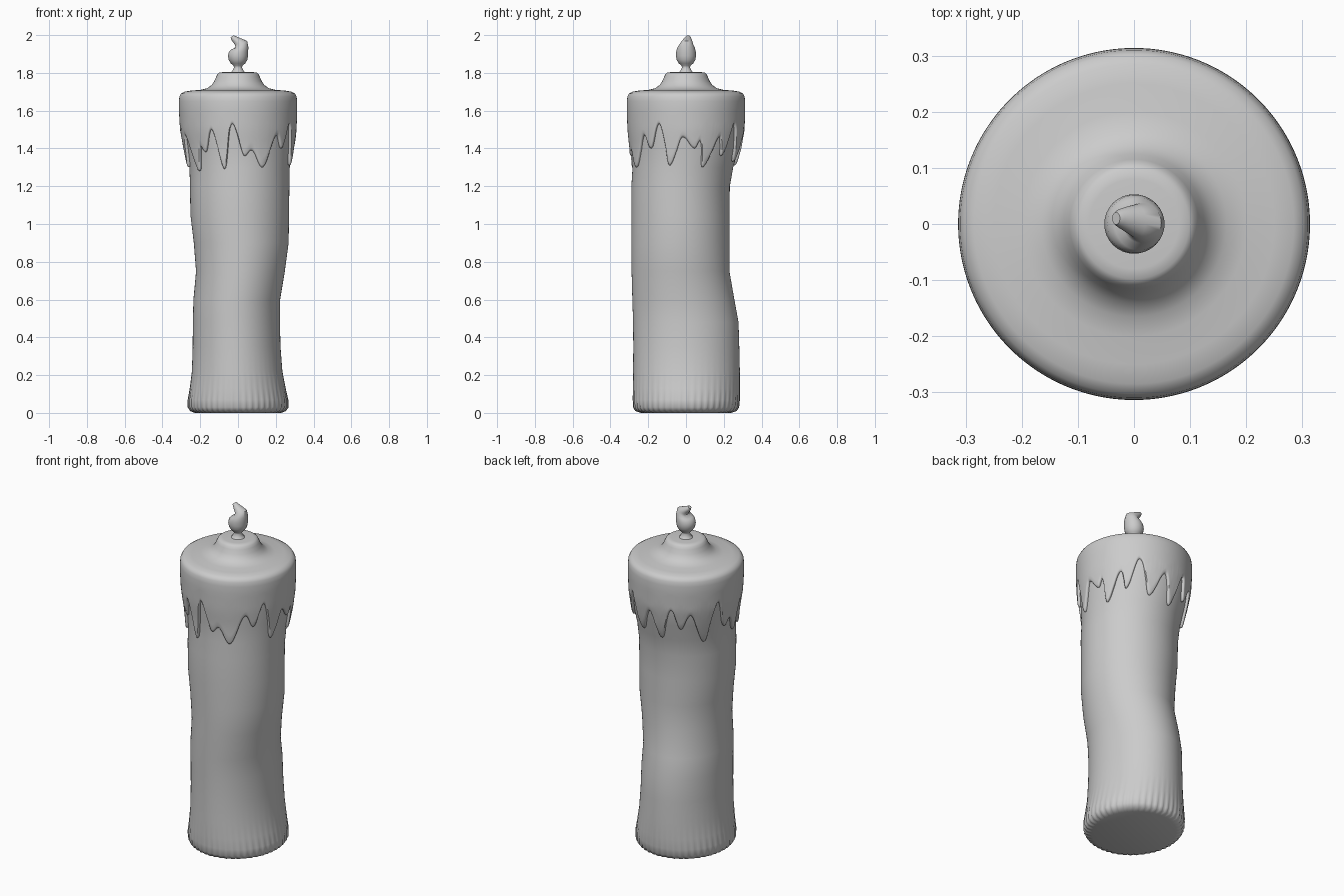
import bpy, math

TAU = 2 * math.pi


def loft(name, rings):
    """Skin equal-length closed rings and cap both ends."""
    n = len(rings[0])
    verts = [p for ring in rings for p in ring]
    faces = []
    for r in range(len(rings) - 1):
        for i in range(n):
            j = (i + 1) % n
            faces.append((r * n + i, r * n + j, r * n + n + j, r * n + n + i))
    faces.append(tuple(reversed(range(n))))
    top = (len(rings) - 1) * n
    faces.append(tuple(range(top, top + n)))
    mesh = bpy.data.meshes.new(name)
    mesh.from_pydata(verts, [], faces)
    ob = bpy.data.objects.new(name, mesh)
    bpy.context.collection.objects.link(ob)
    bpy.ops.object.select_all(action='DESELECT')
    ob.select_set(True)
    bpy.context.view_layer.objects.active = ob
    bpy.ops.object.shade_smooth_by_angle(angle=math.radians(50))
    return ob


# Sagging body outline: z, min x, max x, min y, max y
BODY = [
    (0.0, -.225, .225, -.235, .235), (0.01, -.25, .25, -.265, .265),
    (0.03, -.263, .265, -.277, .278), (0.07, -.264, .264, -.28, .283),
    (0.13, -.255, .252, -.281, .285), (0.22, -.244, .235, -.28, .285),
    (0.35, -.24, .225, -.279, .282), (0.48, -.239, .222, -.28, .278),
    (0.6, -.236, .223, -.284, .256), (0.75, -.222, .248, -.288, .23),
    (0.9, -.234, .268, -.289, .231), (1.05, -.252, .27, -.289, .23),
    (1.2, -.254, .272, -.289, .232), (1.3, -.257, .274, -.283, .25),
    (1.4, -.274, .285, -.285, .278), (1.5, -.292, .295, -.295, .295),
    (1.62, -.299, .299, -.299, .299),
]


def body_point(a, z, off=0.0):
    for p, q in zip(BODY, BODY[1:]):
        if z <= q[0]:
            break
    t = (z - p[0]) / (q[0] - p[0])
    x0, x1, y0, y1 = [u + (v - u) * t for u, v in zip(p[1:], q[1:])]
    flute = .004 * math.cos(48 * a) * max(0, 1 - z / .15)
    return ((x0 + x1) / 2 + ((x1 - x0) / 2 + off + flute) * math.cos(a),
            (y0 + y1) / 2 + ((y1 - y0) / 2 + off + flute) * math.sin(a), z)


# Candle body with a fluted foot
SEG = 192
loft("candle_body", [[body_point(TAU * i / SEG, row[0]) for i in range(SEG)]
                     for row in BODY])

# Lower edge of the melted wax: angle in degrees, height (alternate crest / drip)
EDGE = [
    (-160, 1.47), (-141, 1.28), (-134, 1.41), (-129, 1.38), (-118, 1.50),
    (-107, 1.29), (-96, 1.53), (-84, 1.36), (-77, 1.39), (-64, 1.30),
    (-47, 1.47), (-39, 1.40), (-28, 1.53), (-15, 1.31), (-3, 1.46),
    (10, 1.40), (15, 1.44), (22, 1.30), (37, 1.46), (43, 1.36),
    (56, 1.53), (70, 1.33), (85, 1.47), (97, 1.31), (110, 1.50),
    (120, 1.38), (130, 1.47), (145, 1.29), (160, 1.53), (172, 1.36),
    (180, 1.40), (190, 1.30), (200, 1.47),
]


def edge_z(deg):
    for (a0, z0), (a1, z1) in zip(EDGE, EDGE[1:]):
        if deg <= a1:
            t = (deg - a0) / (a1 - a0)
            return z0 + (z1 - z0) * (1 - math.cos(math.pi * t)) / 2


# Melted wax cap: drip skirt, rounded shoulder and raised centre
COLS = 480
angles = [-160 + 360 * i / COLS for i in range(COLS)]
rings = []
for off, dz in ((-.006, .006), (.006, 0), (.012, .004), (.015, .014)):
    rings.append([body_point(math.radians(d), edge_z(d) + dz, off) for d in angles])
for k in range(1, 8):
    t = k / 7
    rings.append([body_point(math.radians(d), (edge_z(d) + .014) * (1 - t) + 1.61 * t, .015)
                  for d in angles])
for r, z in ((.313, 1.65), (.310, 1.675), (.302, 1.69), (.285, 1.70), (.25, 1.706),
             (.20, 1.71), (.165, 1.718), (.14, 1.735), (.125, 1.757), (.115, 1.78),
             (.108, 1.794), (.098, 1.802), (.08, 1.804)):
    rings.append([(r * math.cos(math.radians(d)), r * math.sin(math.radians(d)), z)
                  for d in angles])
loft("melted_wax", rings)

# Wick and flame, bent to the left: centre x, y, z, radius x, radius y, tilt in degrees
FLAME = [
    (0, 0, 1.80, .04, .04, 0), (0, 0, 1.81, .031, .031, 0),
    (0, 0, 1.828, .021, .021, 0), (0, 0, 1.838, .024, .024, 0),
    (0, 0, 1.85, .038, .038, 0), (0, 0, 1.868, .049, .049, 0),
    (0, 0, 1.89, .053, .053, 0), (.003, 0, 1.912, .051, .052, 0),
    (.010, 0, 1.932, .045, .047, -8), (.014, .002, 1.949, .040, .036, -30),
    (.004, .005, 1.962, .025, .030, -48), (-.012, .008, 1.974, .019, .023, -50),
    (-.026, .010, 1.986, .014, .016, -45), (-.032, .010, 1.993, .009, .011, -40),
]
rings = []
for cx, cy, z, rx, ry, tilt in FLAME:
    t = math.radians(-tilt)
    rings.append([(cx + rx * math.cos(a) * math.cos(t), cy + ry * math.sin(a),
                   z + rx * math.cos(a) * math.sin(t))
                  for a in (TAU * i / 32 for i in range(32))])
loft("wick_flame", rings)
